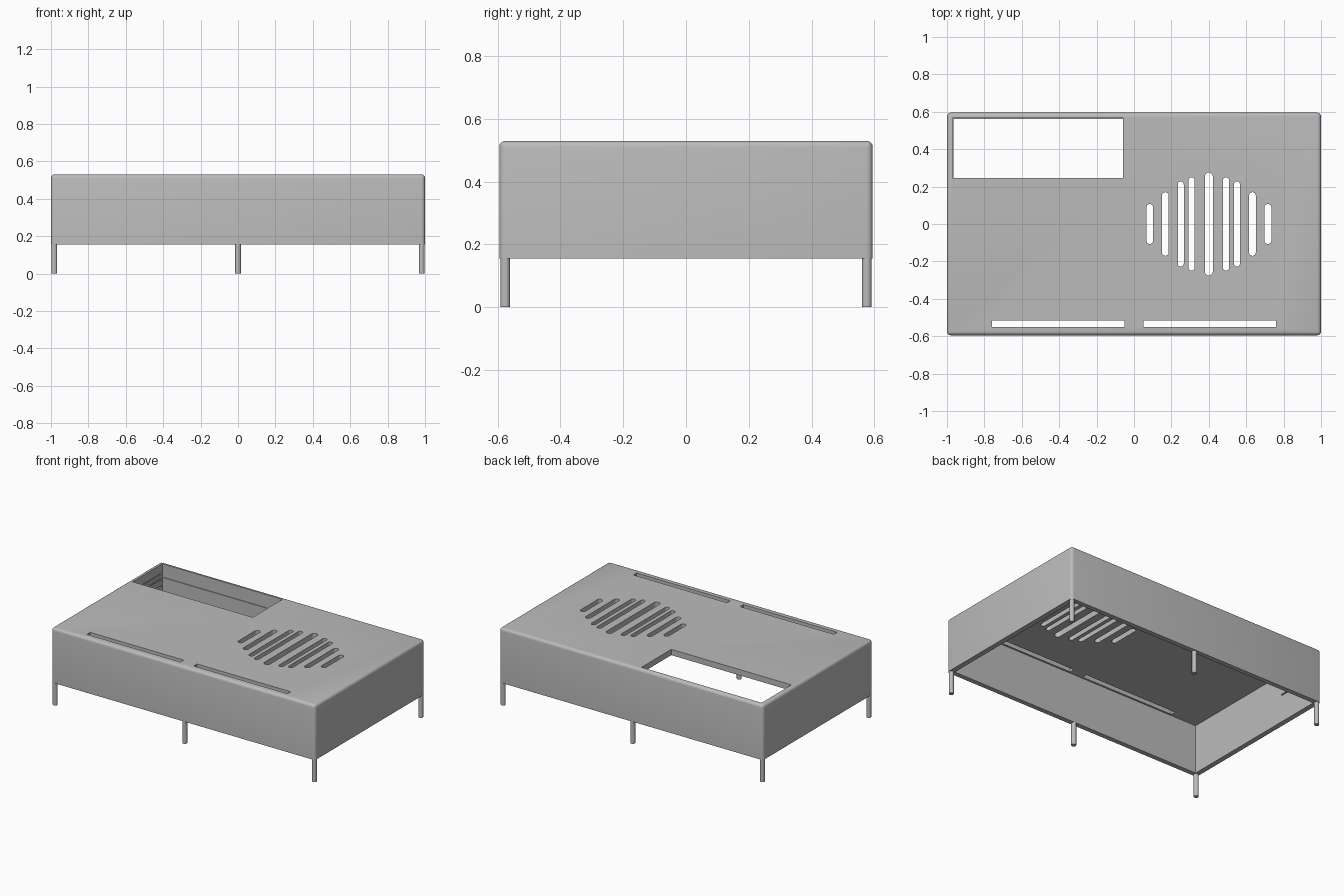
import bpy
import bmesh
from mathutils import Matrix, Vector

cube = bpy.data.objects.get("Cube")
if cube:
    bpy.data.objects.remove(cube, do_unlink=True)

grey = bpy.data.materials.new("plain grey")
grey.use_nodes = True
grey.diffuse_color = (0.5, 0.5, 0.5, 1)
grey.node_tree.nodes["Principled BSDF"].inputs["Base Color"].default_value = (0.5, 0.5, 0.5, 1)

BOTTOM, TOP = 0.155, 0.53


def make_object(name, bm):
    mesh = bpy.data.meshes.new(name)
    bm.to_mesh(mesh)
    bm.free()
    mesh.materials.append(grey)
    obj = bpy.data.objects.new(name, mesh)
    bpy.context.collection.objects.link(obj)
    return obj


def box_mesh(low, high):
    low, high = Vector(low), Vector(high)
    bm = bmesh.new()
    place = Matrix.Translation((low + high) / 2) @ Matrix.Diagonal((*(high - low), 1))
    bmesh.ops.create_cube(bm, size=1, matrix=place)
    return bm


def bevel(bm, test, radius, segments):
    edges = [e for e in bm.edges if test(*(v.co for v in e.verts))]
    bmesh.ops.bevel(bm, geom=edges, offset=radius, segments=segments,
                    profile=0.5, affect='EDGES')


def upright(a, b):
    return abs(a.z - b.z) > 0.01


def select_only(obj):
    bpy.ops.object.select_all(action='DESELECT')
    obj.select_set(True)
    bpy.context.view_layer.objects.active = obj


def cut(target, bm):
    tool = make_object("cutter", bm)
    tool.hide_render = True
    mod = target.modifiers.new("cut", 'BOOLEAN')
    mod.operation = 'DIFFERENCE'
    mod.solver = 'EXACT'
    mod.object = tool
    select_only(target)
    bpy.ops.object.modifier_apply(modifier=mod.name)
    bpy.data.objects.remove(tool, do_unlink=True)


# Hollow shell, rounded everywhere except the bottom rim
bm = box_mesh((-1, -0.595, BOTTOM), (1, 0.595, TOP))
bevel(bm, lambda a, b: max(a.z, b.z) > TOP - 0.01, 0.02, 4)
shell = make_object("case_shell", bm)
cut(shell, box_mesh((-0.965, -0.562, 0), (0.965, 0.562, TOP - 0.04)))

# Large opening, cut a little into the walls to leave a ledge
cut(shell, box_mesh((-0.97, 0.245, 0.44), (-0.06, 0.567, 0.7)))

# Shallow grooves inside the side wall below the opening
for i in range(4):
    z = 0.34 + 0.04 * i
    cut(shell, box_mesh((-0.975, 0.26, z), (-0.9, 0.55, z + 0.01)))

# Two long slots near the front edge
for x in (-0.76, 0.05):
    cut(shell, box_mesh((x, -0.55, 0.4), (x + 0.71, -0.515, 0.7)))

# Round-ended grille slots, mirrored about the middle one
for offset, half, width in ((0, 0.275, 0.043), (0.092, 0.25, 0.032), (0.15, 0.228, 0.032),
                            (0.233, 0.17, 0.036), (0.316, 0.107, 0.036)):
    for side in ((1, -1) if offset else (1,)):
        x = 0.4 + side * offset
        bm = box_mesh((x - width / 2, -half, 0.4), (x + width / 2, half, 0.7))
        bevel(bm, upright, width * 0.49, 5)
        cut(shell, bm)

# Six round legs
legs = []
for x in (-0.982, 0, 0.982):
    for y, end in ((-0.576, "front"), (0.576, "back")):
        bm = bmesh.new()
        bmesh.ops.create_cone(bm, cap_ends=True, segments=24, radius1=0.0155, radius2=0.0155,
                              depth=0.165, matrix=Matrix.Translation((x, y, 0.0825)))
        place = "middle" if x == 0 else "left" if x > 0 else "right"
        legs.append(make_object(f"{end}_{place}_leg", bm))

for obj in [shell] + legs:
    select_only(obj)
    bpy.ops.object.shade_smooth_by_angle(angle=0.6)
